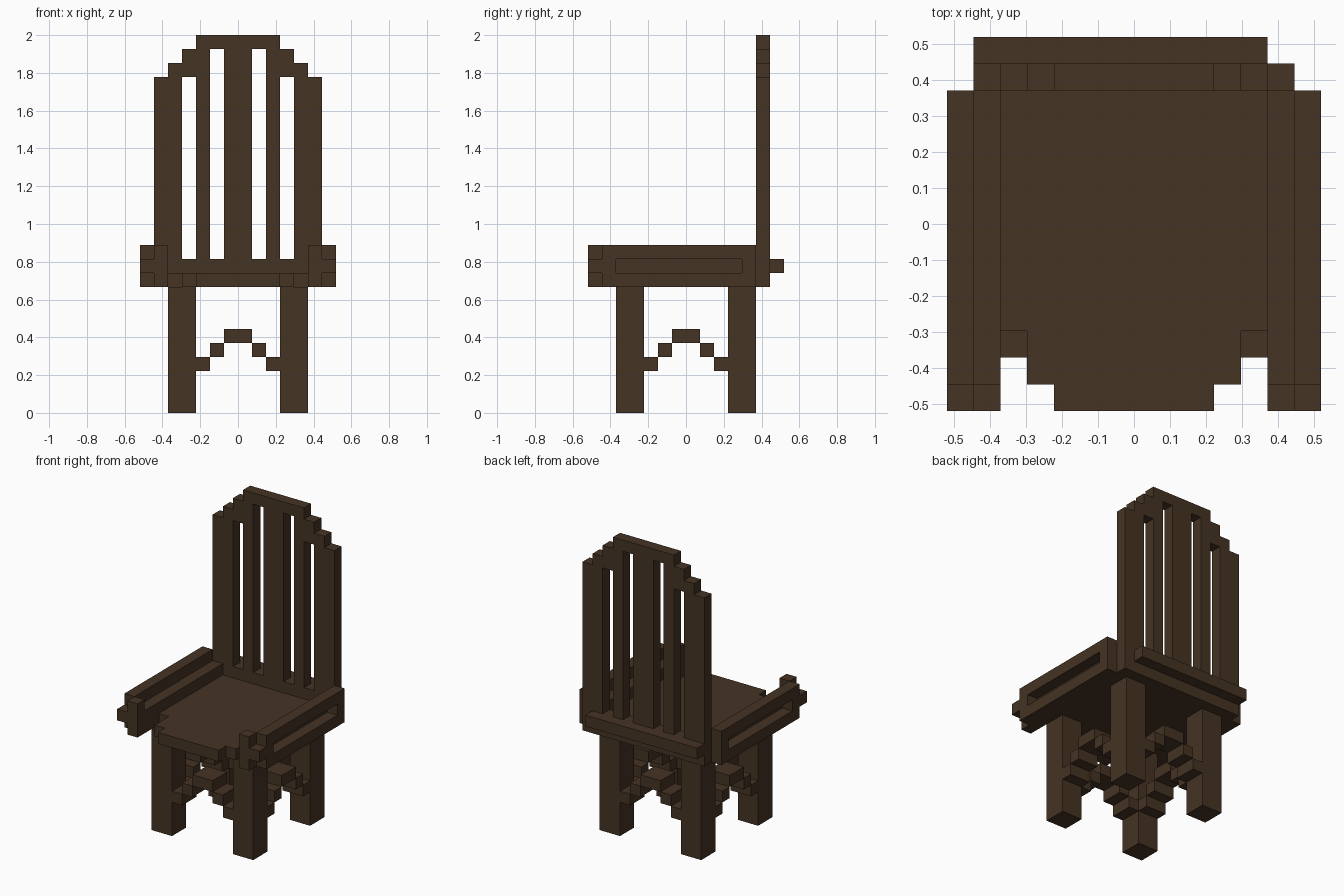
import bpy
import bmesh
from mathutils import Vector

cube = bpy.data.objects.get("Cube")
if cube:
    bpy.data.objects.remove(cube, do_unlink=True)

U = 2 / 27  # one block; all sizes below are counted in blocks

wood = bpy.data.materials.new("dark_wood")
wood.use_nodes = True
COLOUR = (0.0595, 0.0335, 0.0176, 1)
wood.diffuse_color = COLOUR
bsdf = next(n for n in wood.node_tree.nodes if n.type == 'BSDF_PRINCIPLED')
bsdf.inputs["Base Color"].default_value = COLOUR
bsdf.inputs["Roughness"].default_value = 0.9


def part(name, boxes):
    """One object from boxes given as (x0, x1, y0, y1, z0, z1)."""
    bm = bmesh.new()
    for x0, x1, y0, y1, z0, z1 in boxes:
        lo, hi = Vector((x0, y0, z0)) * U, Vector((x1, y1, z1)) * U
        verts = bmesh.ops.create_cube(bm, size=1)["verts"]
        bmesh.ops.scale(bm, vec=hi - lo, verts=verts)
        bmesh.ops.translate(bm, vec=(lo + hi) / 2, verts=verts)
    mesh = bpy.data.meshes.new(name)
    bm.to_mesh(mesh)
    bm.free()
    mesh.materials.append(wood)
    obj = bpy.data.objects.new(name, mesh)
    bpy.context.collection.objects.link(obj)
    return obj


def flip_x(boxes):
    return [(-b[1], -b[0], *b[2:]) for b in boxes]


def flip_y(boxes):
    return [(b[0], b[1], -b[3], -b[2], b[4], b[5]) for b in boxes]


def swap_xy(boxes):
    return [(b[2], b[3], b[0], b[1], b[4], b[5]) for b in boxes]


# Legs
leg = [(3, 5, -5, -3, 0, 9)]
part("front_left_leg", leg)
part("front_right_leg", flip_x(leg))
part("back_left_leg", flip_y(leg))
part("back_right_leg", flip_x(flip_y(leg)))

# Stepped arches joining the legs on all four sides
half = [(2, 3, -5, -3, 3, 4), (1, 2, -5, -3, 4, 5)]
arch = half + flip_x(half) + [(-1, 1, -5, -3, 5, 6)]
part("front_arch", arch)
part("back_arch", flip_y(arch))
part("right_arch", swap_xy(arch))
part("left_arch", flip_x(swap_xy(arch)))

# Seat with a stepped front edge
part("seat", [(-3, 3, -7, -6, 9, 10), (-4, 4, -6, -4, 9, 10), (-5, 5, -4, 5, 9, 10)])

# Armrests: outer frame with a sunken panel, lower inner ledge, front block
arm = [
    (6, 7, -6, 5, 11, 12),    # top rail
    (6, 7, -6, 5, 9, 10),     # bottom rail
    (6, 7, -7, -5, 10, 11),   # front end with nub
    (6, 7, 4, 5, 10, 11),     # back end
    (5, 6, -6, 5, 9, 11),     # inner ledge
    (5, 6, -7, -6, 9, 12),    # front block
]
part("left_armrest", arm)
part("right_armrest", flip_x(arm))

# Backrest: slats between a bottom rail and a stepped crown
side = [
    (5, 6, 5, 6, 11, 24),
    (4, 5, 5, 6, 11, 25),
    (3, 4, 5, 6, 24, 26),
    (2, 3, 5, 6, 11, 27),
    (1, 2, 5, 6, 26, 27),
]
part("backrest", side + flip_x(side) + [(-1, 1, 5, 6, 11, 27), (-6, 6, 5, 6, 9, 11)])

# Rail across the rear, one block short on the left
part("rear_rail", [(-6, 5, 6, 7, 10, 11)])
